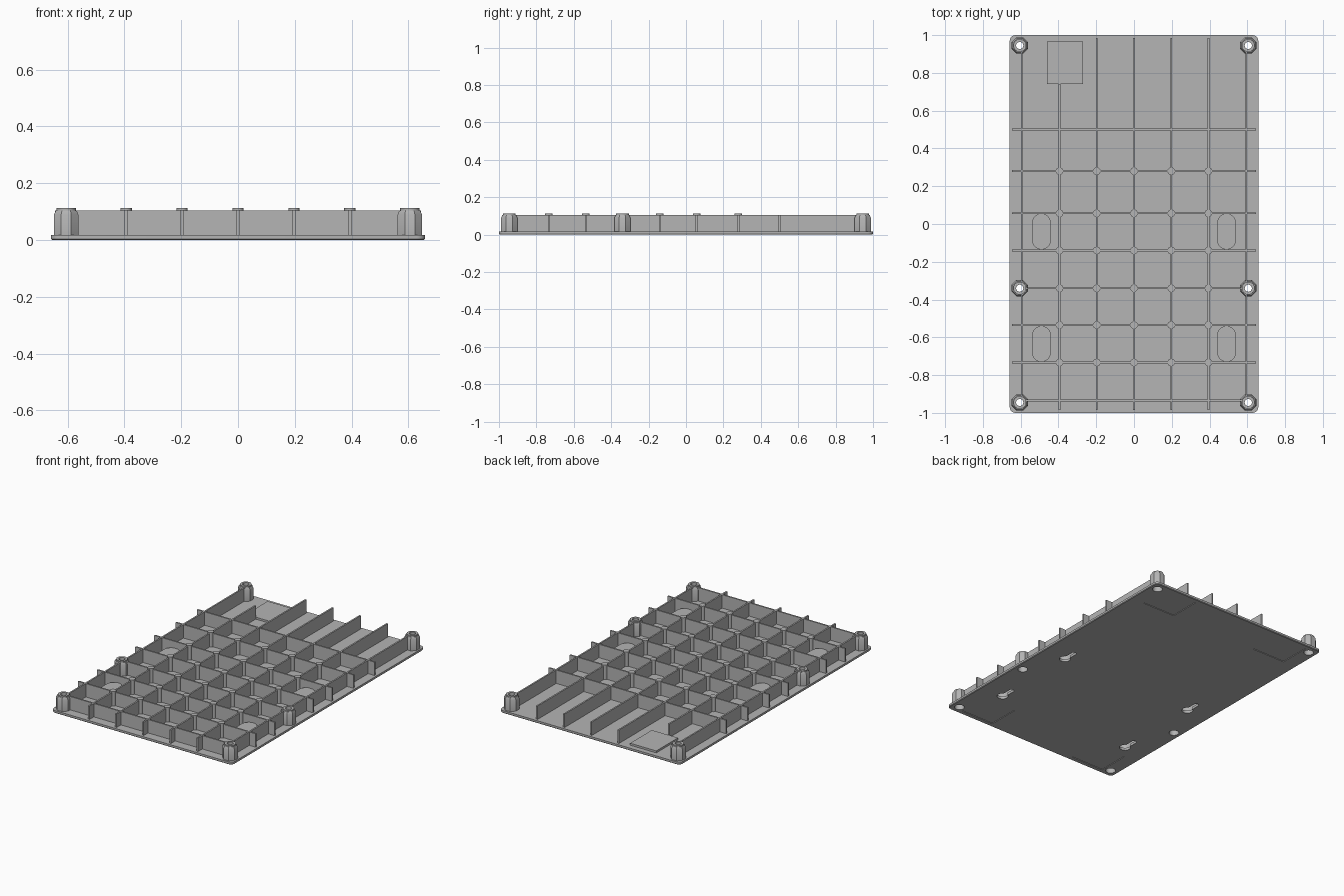
import bpy
import bmesh
from math import sin, cos, pi

if "Cube" in bpy.data.objects:
    bpy.data.objects.remove(bpy.data.objects["Cube"], do_unlink=True)

GREY = (0.46, 0.46, 0.46, 1)
mat = bpy.data.materials.new("moulded grey plastic")
mat.use_nodes = True
mat.diffuse_color = GREY
mat.node_tree.nodes["Principled BSDF"].inputs["Base Color"].default_value = GREY

FLOOR, RIB_TOP, PEG_TOP = 0.017, 0.105, 0.112
RIB = 0.01


def arc(cx, cy, r, start, end, steps):
    return [(cx + r * cos(start + (end - start) * i / steps),
             cy + r * sin(start + (end - start) * i / steps)) for i in range(steps + 1)]


def ring(cx, cy, r, sides, turn=0):
    return arc(cx, cy, r, turn, turn + 2 * pi, sides)[:-1]


def stadium(cx, cy, r, half):
    return arc(cx, cy + half, r, 0, pi, 14) + arc(cx, cy - half, r, pi, 2 * pi, 14)


def rounded_rect(hx, hy, r):
    pts = []
    for i, (sx, sy) in enumerate([(1, 1), (-1, 1), (-1, -1), (1, -1)]):
        pts += arc(sx * (hx - r), sy * (hy - r), r, i * pi / 2, (i + 1) * pi / 2, 6)
    return pts


def loft(bm, layers):
    """Closed solid through matching outlines, given as (outline, z)."""
    rows = [[bm.verts.new((x, y, z)) for x, y in pts] for pts, z in layers]
    bm.faces.new(rows[0][::-1])
    bm.faces.new(rows[-1])
    for a, b in zip(rows, rows[1:]):
        for i in range(len(a)):
            j = (i + 1) % len(a)
            bm.faces.new((a[i], a[j], b[j], b[i]))


def prism(bm, pts, z0, z1):
    loft(bm, [(pts, z0), (pts, z1)])


def box(bm, x0, x1, y0, y1, z0, z1):
    prism(bm, [(x0, y0), (x1, y0), (x1, y1), (x0, y1)], z0, z1)


def make(name, bm):
    bmesh.ops.recalc_face_normals(bm, faces=bm.faces[:])
    me = bpy.data.meshes.new(name)
    bm.to_mesh(me)
    bm.free()
    me.materials.append(mat)
    ob = bpy.data.objects.new(name, me)
    bpy.context.collection.objects.link(ob)
    return ob


def cut(ob, cutter):
    mod = ob.modifiers.new("openings", "BOOLEAN")
    mod.operation = "DIFFERENCE"
    mod.solver = "EXACT"
    mod.object = cutter
    cutter.hide_render = True
    cutter.display_type = "WIRE"
    deps = bpy.context.evaluated_depsgraph_get()
    me = bpy.data.meshes.new_from_object(ob.evaluated_get(deps))
    ob.modifiers.clear()
    ob.data = me


BOSSES = [(sx * 0.605, y) for sx in (-1, 1) for y in (-0.945, -0.34, 0.945)]
POCKETS = [(sx * 0.49, y) for sx in (-1, 1) for y in (-0.635, -0.04)]

# Cutter: screw holes, keyhole slots and shallow foot recesses
bm = bmesh.new()
for x, y in BOSSES:
    wide, slim = ring(x, y, 0.03, 24), ring(x, y, 0.019, 24)
    loft(bm, [(wide, -0.02), (wide, 0.06), (slim, 0.061), (slim, 0.15)])
for x, y in POCKETS:
    keyhole = (arc(x, y - 0.035, 0.034, pi * 0.65, pi * 2.35, 22)
               + arc(x, y + 0.05, 0.0155, 0, pi, 10))
    prism(bm, keyhole, -0.02, 0.03)
for sx in (-1, 1):
    for sy in (-1, 1):
        xs, ys = sorted((sx * 0.32, sx * 0.56)), sorted((sy * 0.76, sy * 0.97))
        box(bm, *xs, *ys, -0.02, 0.004)
openings = make("opening_cutter", bm)

# Base plate with a fine lower chamfer
bm = bmesh.new()
outer, inner = rounded_rect(0.658, 1.0, 0.03), rounded_rect(0.654, 0.996, 0.026)
loft(bm, [(inner, 0), (outer, 0.004), (outer, FLOOR)])
plate = make("base_plate", bm)
cut(plate, openings)

# Screw bosses: octagonal posts with a tapered shoulder and round rim
bm = bmesh.new()
for x, y in BOSSES:
    post = ring(x, y, 0.0465, 8, pi / 8)
    loft(bm, [(post, FLOOR), (post, 0.09), (ring(x, y, 0.039, 8, pi / 8), 0.104)])
bosses = make("screw_bosses", bm)
cut(bosses, openings)

bm = bmesh.new()
for x, y in BOSSES:
    prism(bm, ring(x, y, 0.034, 24), 0.1, PEG_TOP)
rims = make("boss_rims", bm)
cut(rims, openings)

# Hollow covers above the keyholes
bm = bmesh.new()
for x, y in POCKETS:
    prism(bm, stadium(x, y, 0.043, 0.045), -0.02, 0.053)
cavity = make("cavity_cutter", bm)
bm = bmesh.new()
for x, y in POCKETS:
    prism(bm, stadium(x, y, 0.05, 0.045), FLOOR, 0.06)
covers = make("keyhole_covers", bm)
cut(covers, cavity)

for helper in (openings, cavity):
    bpy.data.objects.remove(helper, do_unlink=True)

# Lengthwise ribs
COLUMNS = [-0.394, -0.197, 0, 0.197, 0.394]
ROWS = [-0.733, -0.535, -0.34, -0.14, 0.057, 0.28]
h = RIB / 2
bm = bmesh.new()
for x in COLUMNS:
    end = 0.74 if x == COLUMNS[0] else 0.985
    box(bm, x - h, x + h, -0.985, end, FLOOR, RIB_TOP)
for x in (-0.594, 0.594):
    for y0, y1 in ((-0.91, -0.375), (-0.305, 0.91)):
        box(bm, x - h, x + h, y0, y1, FLOOR, RIB_TOP)
long_ribs = make("lengthwise_ribs", bm)

# Crosswise ribs, shortened where they meet bosses
bm = bmesh.new()
for y in [-0.935] + ROWS + [0.5]:
    reach = 0.57 if y in (-0.935, -0.34) else 0.645
    box(bm, -reach, reach, y - h, y + h, FLOOR, RIB_TOP - 0.0003)
cross_ribs = make("crosswise_ribs", bm)

# Round support pegs at rib crossings
bm = bmesh.new()
for x in COLUMNS:
    for y in ROWS:
        prism(bm, ring(x, y, 0.02, 20), FLOOR, PEG_TOP)
pegs = make("support_pegs", bm)

# Raised rectangular pad
bm = bmesh.new()
box(bm, -0.46, -0.27, 0.74, 0.965, FLOOR, 0.03)
pad = make("raised_pad", bm)

# Smooth round walls, keep edges crisp
bpy.ops.object.select_all(action="DESELECT")
for ob in (plate, bosses, rims, covers, long_ribs, cross_ribs, pegs, pad):
    ob.select_set(True)
    bpy.context.view_layer.objects.active = ob
bpy.ops.object.shade_smooth_by_angle(angle=pi / 6)
